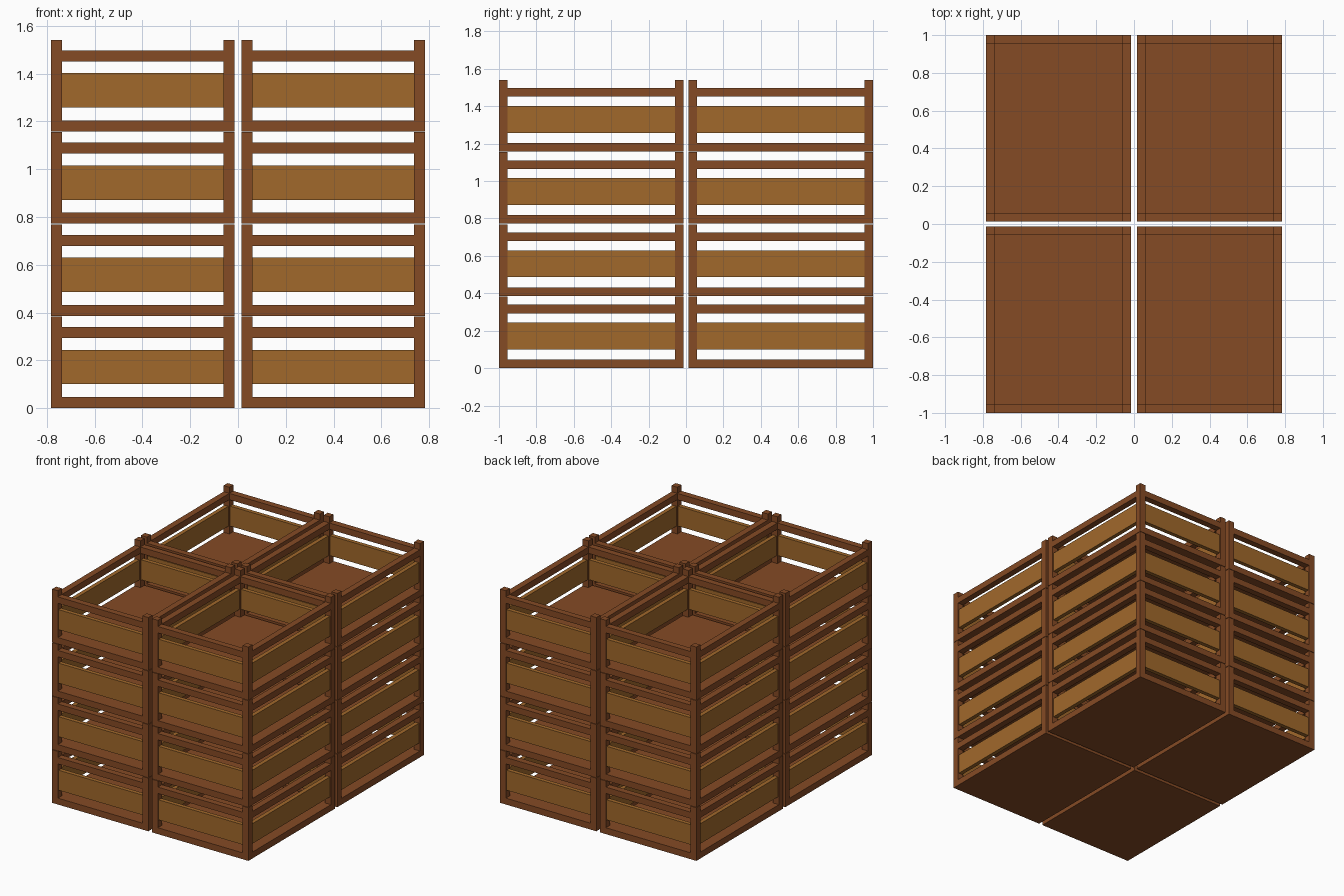
import bpy, bmesh
from mathutils import Matrix, Vector

if "Cube" in bpy.data.objects:
    bpy.data.objects.remove(bpy.data.objects["Cube"])

# Crate dimensions
W, D, H = 0.768, 0.987, 0.383      # one crate
PX, PY, PZ = 0.798, 1.013, 0.386   # spacing between crates
T = 0.046                          # timber thickness
SLAT_T = 0.030                     # side board thickness


def material(name, rgb):
    m = bpy.data.materials.new(name)
    m.diffuse_color = (*rgb, 1)
    m.use_nodes = True
    m.node_tree.nodes["Principled BSDF"].inputs["Base Color"].default_value = m.diffuse_color
    return m


dark = material("dark_wood", (0.235, 0.069, 0.018))
light = material("light_wood", (0.355, 0.140, 0.024))


def box_mesh(name, boxes, mat):
    """One mesh made of boxes given as (centre, size)."""
    bm = bmesh.new()
    for c, s in boxes:
        bmesh.ops.create_cube(bm, size=1, matrix=Matrix.Translation(Vector(c)) @ Matrix.Diagonal((*s, 1)))
    me = bpy.data.meshes.new(name)
    bm.to_mesh(me)
    bm.free()
    me.materials.append(mat)
    return me


def wall_ring(z0, z1, thick):
    """Four boards between the corner posts, centred in the post thickness."""
    z, h = (z0 + z1) / 2, z1 - z0
    boards = []
    for s in (-1, 1):
        boards.append(((0, s * (D - T) / 2, z), (W - 2 * T, thick, h)))
        boards.append(((s * (W - T) / 2, 0, z), (thick, D - 2 * T, h)))
    return boards


# Crate parts: floor slab, corner posts, top rails, side boards
posts = [((sx * (W - T) / 2, sy * (D - T) / 2, (H + T) / 2), (T, T, H - T))
         for sx in (-1, 1) for sy in (-1, 1)]
parts = {
    "crate_floor": box_mesh("crate_floor", [((0, 0, T / 2), (W, D, T))], dark),
    "corner_posts": box_mesh("corner_posts", posts, dark),
    "top_rails": box_mesh("top_rails", wall_ring(0.293, 0.339, T), dark),
    "side_boards": box_mesh("side_boards", wall_ring(0.100, 0.244, SLAT_T), light),
}

# Stack of crates: two by two, four high
for ix in (-0.5, 0.5):
    for iy in (-0.5, 0.5):
        for iz in range(4):
            for name, me in parts.items():
                ob = bpy.data.objects.new(name, me)
                ob.location = (ix * PX, iy * PY, iz * PZ)
                bpy.context.collection.objects.link(ob)
